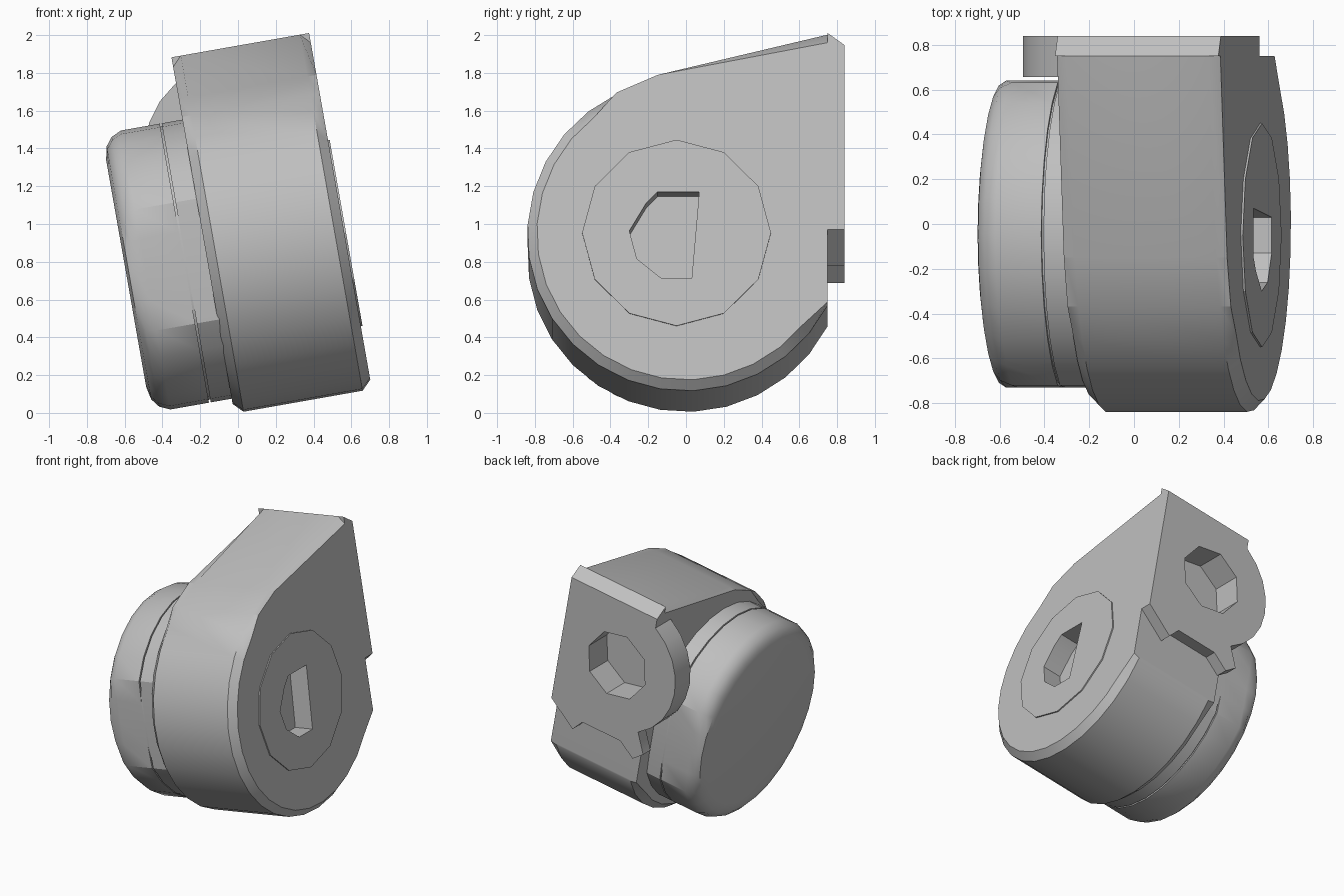
import bpy, bmesh, math
from mathutils import Matrix

if "Cube" in bpy.data.objects:
    bpy.data.objects.remove(bpy.data.objects["Cube"], do_unlink=True)

TILT = math.radians(-10)   # the whole housing leans about the y axis

grey = bpy.data.materials.new("plain_grey")
grey.use_nodes = True
COLOUR = (0.52, 0.52, 0.52, 1)
grey.diffuse_color = COLOUR
grey.node_tree.nodes["Principled BSDF"].inputs["Base Color"].default_value = COLOUR


def finish(name, bm):
    bmesh.ops.recalc_face_normals(bm, faces=bm.faces)
    mesh = bpy.data.meshes.new(name)
    bm.to_mesh(mesh)
    bm.free()
    mesh.materials.append(grey)
    obj = bpy.data.objects.new(name, mesh)
    bpy.context.collection.objects.link(obj)
    obj.rotation_euler = (0, TILT, 0)
    return obj


def prism(points, axis, start, end):
    """Extrude a 2D outline along x (points are y, z) or y (points are x, z)."""
    bm = bmesh.new()

    def place(p, d):
        return (d, p[0], p[1]) if axis == "x" else (p[0], d, p[1])
    rings = [[bm.verts.new(place(p, d)) for p in points] for d in (start, end)]
    bm.faces.new(rings[0])
    bm.faces.new(rings[1])
    n = len(points)
    for i in range(n):
        j = (i + 1) % n
        bm.faces.new((rings[0][i], rings[0][j], rings[1][j], rings[1][i]))
    return bm


def arc(cx, cz, r, a0, a1, n):
    angles = [math.radians(a0 + (a1 - a0) * i / n) for i in range(n + 1)]
    return [(cx + r * math.cos(a), cz + r * math.sin(a)) for a in angles]


def cut(obj, cutter):
    mod = obj.modifiers.new("cut", "BOOLEAN")
    mod.operation = "DIFFERENCE"
    mod.solver = "EXACT"
    mod.object = cutter
    bpy.context.view_layer.update()
    bpy.context.view_layer.objects.active = obj
    bpy.ops.object.modifier_apply(modifier=mod.name)


# Teardrop housing with chamfered side rims
BACK = 0.75
outline = [(BACK, 1.915), (-0.15, 1.69)] + arc(0, 0.84, 0.84, 116, 333, 18)
outline.append((BACK, 0.47))
bm = prism(outline, "x", -0.02, 0.72)
rims = [e for e in bm.edges
        if abs(e.verts[0].co.x - e.verts[1].co.x) < 1e-4
        and min(v.co.y for v in e.verts) < BACK - 0.01]
bmesh.ops.bevel(bm, geom=rims, offset=0.05, offset_type="OFFSET",
                segments=1, affect="EDGES")
housing = finish("housing", bm)

# Thin raised disc on the left side face
side_disc = finish("side_disc", prism(arc(-0.05, 0.84, 0.5, 0, 330, 11),
                                      "x", 0.70, 0.729))

# Mounting plate on the back, sloped along its top edge
plate_outline = [(0.72, 1.85), (0.72, 0.86), (0.51, 0.70), (0.44, 0.79),
                 (0.11, 0.79), (-0.01, 0.70), (-0.09, 0.77), (-0.02, 0.92),
                 (-0.02, 1.85)]
bm = prism(plate_outline, "y", BACK, 0.84)
for v in bm.verts:
    if v.co.z > 1.8 and v.co.y < 0.8:
        v.co.z = 1.915
back_plate = finish("back_plate", bm)

# Rounded lobe of the plate that overhangs beside the knob
lobe = arc(0.24, 1.35, 0.5, 121.3, 238.7, 8)
back_lobe = finish("back_lobe", prism(lobe, "y", 0.655, 0.84))

# Round knob: lathe profile about the x axis, flattened front and back
profile = [(-0.455, 0), (-0.455, 0.61), (-0.44, 0.68), (-0.405, 0.725),
           (-0.35, 0.75), (-0.142, 0.75), (-0.142, 0.735), (-0.132, 0.735),
           (-0.132, 0.75), (0, 0.75), (0, 0)]
bm = bmesh.new()
verts = [bm.verts.new((x, 0, r)) for x, r in profile]
edges = [bm.edges.new(pair) for pair in zip(verts, verts[1:])]
bmesh.ops.spin(bm, geom=verts + edges, cent=(0, 0, 0), axis=(1, 0, 0),
               angle=math.tau, steps=28)
bmesh.ops.remove_doubles(bm, verts=bm.verts, dist=1e-4)
for v in bm.verts:
    v.co.y = max(-0.685, min(0.685, v.co.y))
bmesh.ops.transform(bm, matrix=Matrix.Translation((0, -0.045, 0.83)), verts=bm.verts)
knob = finish("knob", bm)

# Recesses: octagonal port in the back, D-shaped socket in the side
port = finish("port_cutter", prism(arc(0.24, 1.35, 0.255, 10, 325, 7), "y", 0.62, 1))
socket_outline = [(0.07, 1.06), (-0.15, 1.06), (-0.21, 1.0), (-0.3, 0.85),
                  (-0.26, 0.70), (-0.13, 0.595), (0.03, 0.595)]
socket = finish("socket_cutter", prism(socket_outline, "x", 0.58, 1))
for target in (housing, back_plate):
    cut(target, port)
for target in (housing, side_disc):
    cut(target, socket)
for cutter in (port, socket):
    bpy.data.objects.remove(cutter, do_unlink=True)

# Soft shading with crisp edges
bpy.ops.object.select_all(action="DESELECT")
for obj in (housing, side_disc, back_plate, back_lobe, knob):
    obj.select_set(True)
bpy.context.view_layer.objects.active = housing
bpy.ops.object.shade_smooth_by_angle(angle=math.radians(28))
